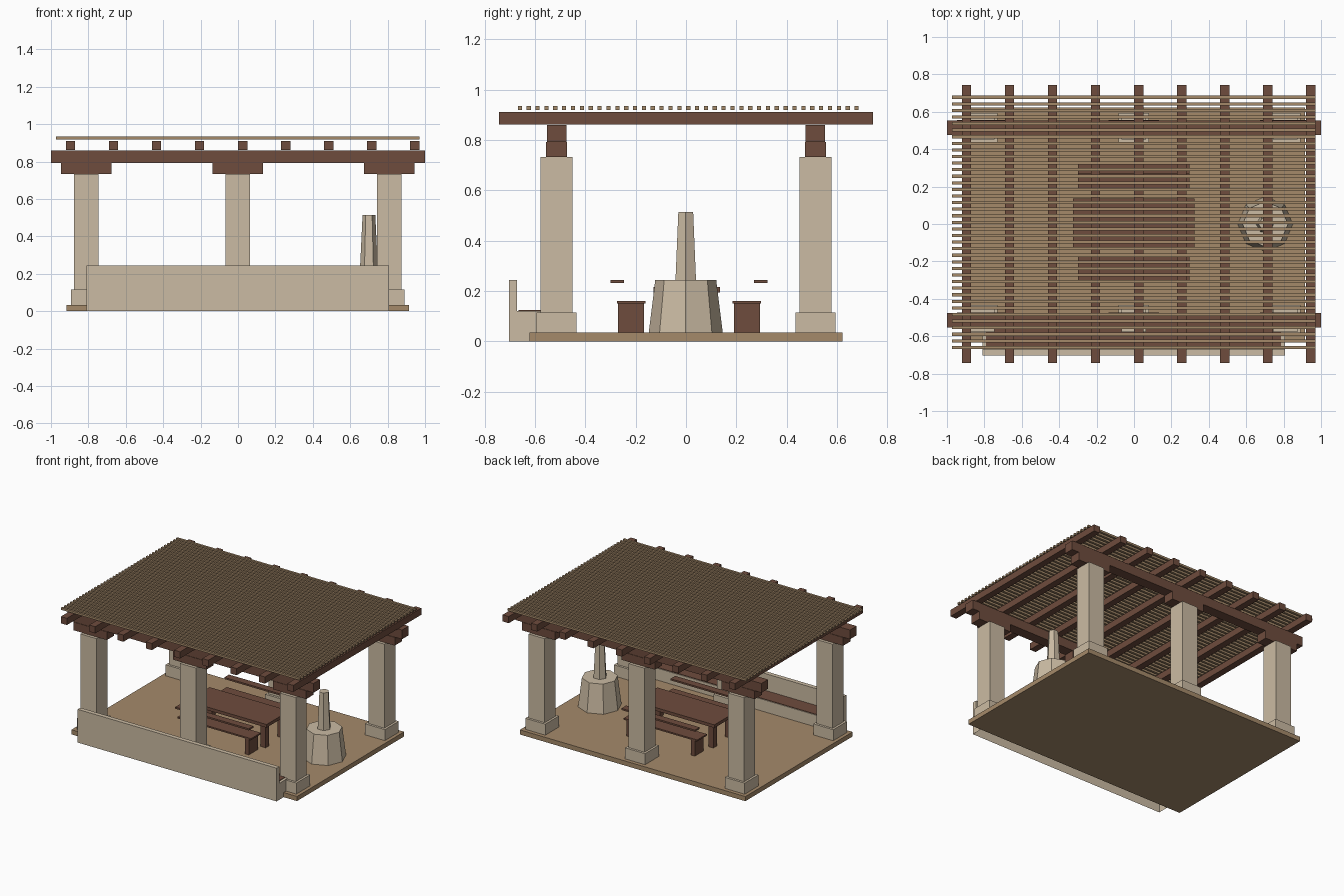
import bpy, bmesh, math
from mathutils import Matrix

if "Cube" in bpy.data.objects:
    bpy.data.objects.remove(bpy.data.objects["Cube"])


def material(name, rgb):
    # sRGB 0-255 converted to linear
    m = bpy.data.materials.new(name)
    lin = [((c / 255 + 0.055) / 1.055) ** 2.4 for c in rgb]
    m.diffuse_color = (*lin, 1)
    m.use_nodes = True
    m.node_tree.nodes["Principled BSDF"].inputs["Base Color"].default_value = m.diffuse_color
    return m


STONE = material("pale stone", (203, 187, 163))
WOOD = material("dark red wood", (110, 76, 61))
TAN = material("tan wood", (165, 138, 106))


def add(name, bm, mat):
    mesh = bpy.data.meshes.new(name)
    bm.to_mesh(mesh)
    bm.free()
    mesh.materials.append(mat)
    ob = bpy.data.objects.new(name, mesh)
    bpy.context.collection.objects.link(ob)
    return ob


def box(name, x, y, z, mat):
    # x, y, z are (min, max) ranges
    bm = bmesh.new()
    bmesh.ops.create_cube(bm, size=1)
    for v in bm.verts:
        for i, (lo, hi) in enumerate((x, y, z)):
            v.co[i] = lo if v.co[i] < 0 else hi
    return add(name, bm, mat)


def around(c, width):
    return (c - width / 2, c + width / 2)


def frustum(name, centre, sides, r1, r2, z1, z2, mat):
    # tapered drum with a corner on the x axis
    bm = bmesh.new()
    bmesh.ops.create_cone(bm, cap_ends=True, segments=sides, radius1=r1, radius2=r2, depth=z2 - z1,
                          matrix=Matrix.Rotation(math.pi / 2, 4, 'Z'))
    bmesh.ops.translate(bm, verts=bm.verts, vec=(*centre, (z1 + z2) / 2))
    return add(name, bm, mat)


def bench_wall(name, x1, x2, profile, mat):
    # L profile swept along x, open underneath
    bm = bmesh.new()
    face = bm.faces.new([bm.verts.new((x1, y, z)) for y, z in profile])
    ext = bmesh.ops.extrude_face_region(bm, geom=[face], use_keep_orig=True)
    bmesh.ops.translate(bm, verts=[g for g in ext["geom"] if isinstance(g, bmesh.types.BMVert)],
                        vec=(x2 - x1, 0, 0))
    bmesh.ops.recalc_face_normals(bm, faces=bm.faces)
    under = [f for f in bm.faces if all(v.co.z < 0.001 for v in f.verts)]
    bmesh.ops.delete(bm, geom=under, context='FACES')
    return add(name, bm, mat)


# floor deck
box("floor", (-0.918, 0.915), (-0.622, 0.622), (0, 0.034), TAN)

# posts with plinths and corbels, and the long beams above them
for side, y in (("front", -0.514), ("back", 0.514)):
    for x in (-0.812, -0.002, 0.809):
        box(side + "_plinth", around(x, 0.162), around(y, 0.16), (0.034, 0.115), STONE)
        box(side + "_post", around(x, 0.13), around(y, 0.127), (0.115, 0.732), STONE)
        box(side + "_corbel", around(x, 0.27), around(y, 0.084), (0.732, 0.792), WOOD)
    box(side + "_beam", (-1, 1), around(y, 0.077), (0.792, 0.86), WOOD)

# rafters
for i in range(9):
    box("rafter", around(-0.895 + 0.23 * i, 0.049), (-0.743, 0.743), (0.862, 0.911), WOOD)

# roof slats
for i in range(39):
    box("slat", (-0.972, 0.97), around(-0.66 + 0.0352 * i, 0.0165), (0.919, 0.934), TAN)

# stone bench wall along the front, with a wooden seat
bench_wall("bench_wall", -0.81, 0.807,
           [(-0.704, 0), (-0.545, 0), (-0.545, 0.121), (-0.672, 0.121), (-0.672, 0.244), (-0.704, 0.244)],
           STONE)
box("wall_seat_plank", (-0.79, 0.787), (-0.665, -0.55), (0.121, 0.125), WOOD)

# table
box("table_top", (-0.325, 0.323), (-0.13, 0.135), (0.193, 0.216), WOOD)
for x in (-0.285, 0.285):
    for y in (-0.095, 0.098):
        box("table_leg", around(x, 0.04), around(y, 0.04), (0.034, 0.193), WOOD)

# two benches with back rails
for side, s, off in (("front", -1, 0.218), ("back", 1, 0.242)):
    y = s * off
    box(side + "_bench_seat", (-0.3, 0.298), around(y, 0.113), (0.15, 0.161), WOOD)
    for x in (-0.262, 0.262):
        box(side + "_bench_leg", around(x, 0.03), around(y, 0.104), (0.034, 0.15), WOOD)
    ry = y + s * 0.055
    box(side + "_bench_rail", (-0.3, 0.298), around(ry, 0.054), (0.231, 0.243), WOOD)

# eight-sided stove with six-sided chimney
frustum("stove_base", (0.702, -0.001), 8, 0.147, 0.121, 0.034, 0.244, STONE)
frustum("chimney", (0.7, -0.001), 6, 0.047, 0.034, 0.244, 0.514, STONE)
